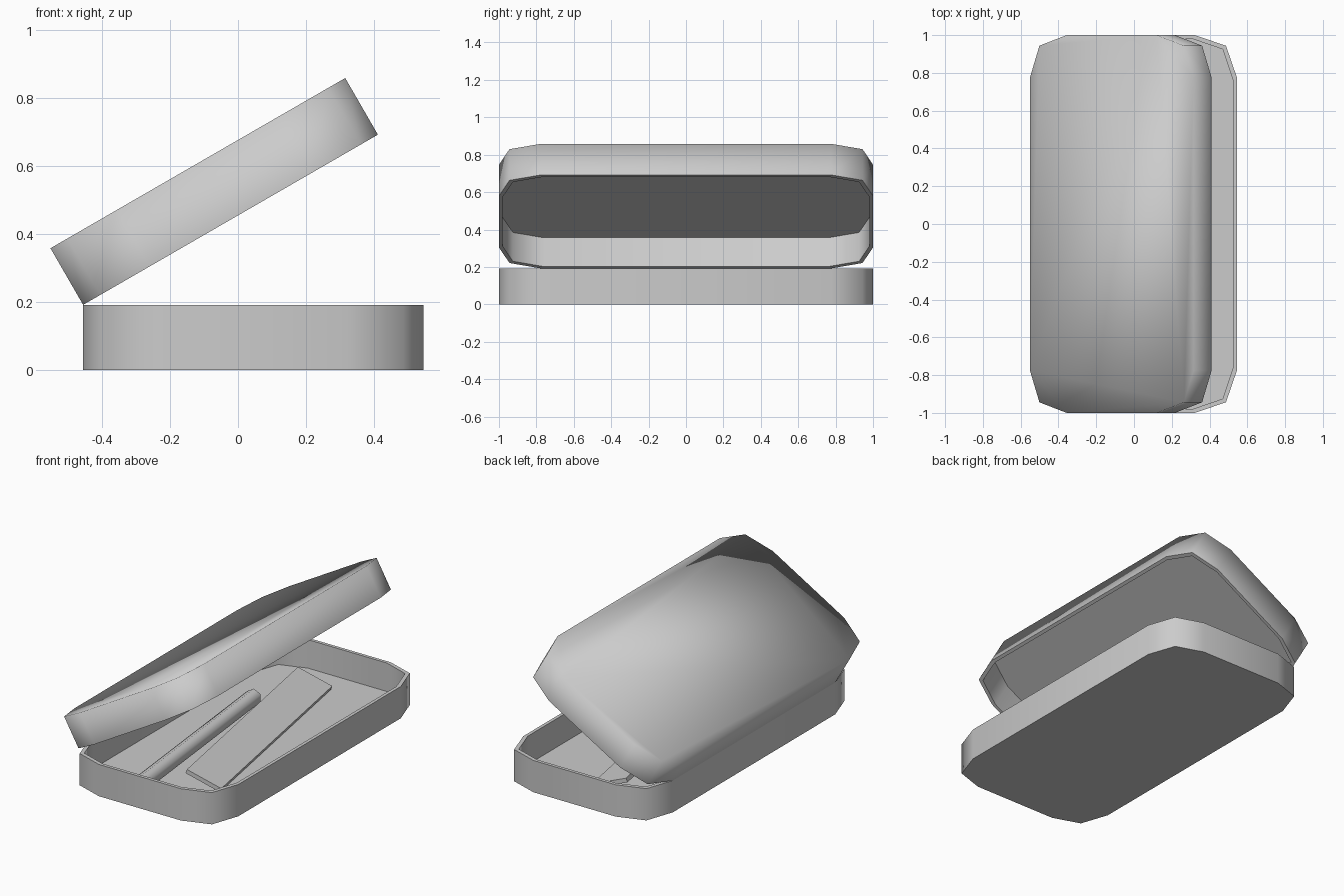
import bpy, bmesh
from math import radians, pi
from mathutils import Matrix

cube = bpy.data.objects.get("Cube")
if cube:
    bpy.data.objects.remove(cube, do_unlink=True)

GREY = (0.6, 0.6, 0.6, 1.0)
mat = bpy.data.materials.new("plain grey")
mat.use_nodes = True
mat.diffuse_color = GREY
mat.node_tree.nodes["Principled BSDF"].inputs["Base Color"].default_value = GREY

HEIGHT, WALL = 0.192, 0.02
CORNER = [(0.5, 0.775), (0.442, 0.944), (0.275, 1.0)]


def finish(bm, name, matrix):
    bmesh.ops.recalc_face_normals(bm, faces=bm.faces)
    mesh = bpy.data.meshes.new(name)
    bm.to_mesh(mesh)
    bm.free()
    mesh.materials.append(mat)
    obj = bpy.data.objects.new(name, mesh)
    obj.matrix_world = matrix
    bpy.context.collection.objects.link(obj)
    return obj


def outline(inset):
    """Rounded rectangle made from one mirrored corner, counter-clockwise."""
    sx, sy = 1 - inset / 0.5, 1 - inset
    quarter = [(x * sx, y * sy) for x, y in CORNER]
    half = quarter + [(-x, y) for x, y in reversed(quarter)]
    return half + [(-x, -y) for x, y in half]


def tray(name, matrix, floor, soft_base):
    """Open tray; soft_base blends the shading of the walls and the closed side."""
    bm = bmesh.new()
    levels = [(0, 0), (0, HEIGHT), (WALL, HEIGHT), (WALL, floor)]
    rings = [[bm.verts.new((x, y, z)) for x, y in outline(i)] for i, z in levels]
    n = len(rings[0])
    for a, b in zip(rings, rings[1:]):
        for i in range(n):
            bm.faces.new((a[i], a[(i + 1) % n], b[(i + 1) % n], b[i]))
    bm.faces.new(rings[0])
    bm.faces.new(rings[-1])
    for f in bm.faces:
        f.smooth = True
    # Crisp rim and floor edges
    for k, ring in enumerate(rings):
        if k == 0 and soft_base:
            continue
        for i in range(n):
            bm.edges.get((ring[i], ring[(i + 1) % n])).smooth = False
    return finish(bm, name, matrix)


# Case halves, the lid swung open about the long left edge
tray("case_base", Matrix.Translation((0.045, 0, 0)), 0.02, False)
lid_pose = (Matrix.Translation((-0.455, 0, HEIGHT)) @ Matrix.Rotation(radians(-30), 4, 'Y')
            @ Matrix.Translation((0.5, 0, HEIGHT)) @ Matrix.Rotation(pi, 4, 'X'))
tray("case_lid", lid_pose, 0.014, True)

# Flat bar leaning inside the base
bm = bmesh.new()
bmesh.ops.create_cube(bm, size=1, matrix=Matrix.Diagonal((0.22, 1.46, 0.025, 1)))
finish(bm, "flat_bar", Matrix.Translation((0.085, 0.078, 0.075))
       @ Matrix.Rotation(radians(10.4), 4, 'Z') @ Matrix.Rotation(radians(20), 4, 'Y'))

# Six-sided rod lying beside it
bm = bmesh.new()
bmesh.ops.create_cone(bm, cap_ends=True, segments=6, radius1=0.048, radius2=0.048, depth=1.29)
for f in bm.faces:
    f.smooth = len(f.verts) == 4
finish(bm, "rod", Matrix.Translation((-0.125, -0.21, 0.064))
       @ Matrix.Rotation(radians(6.3), 4, 'Z') @ Matrix.Rotation(radians(90), 4, 'X'))
